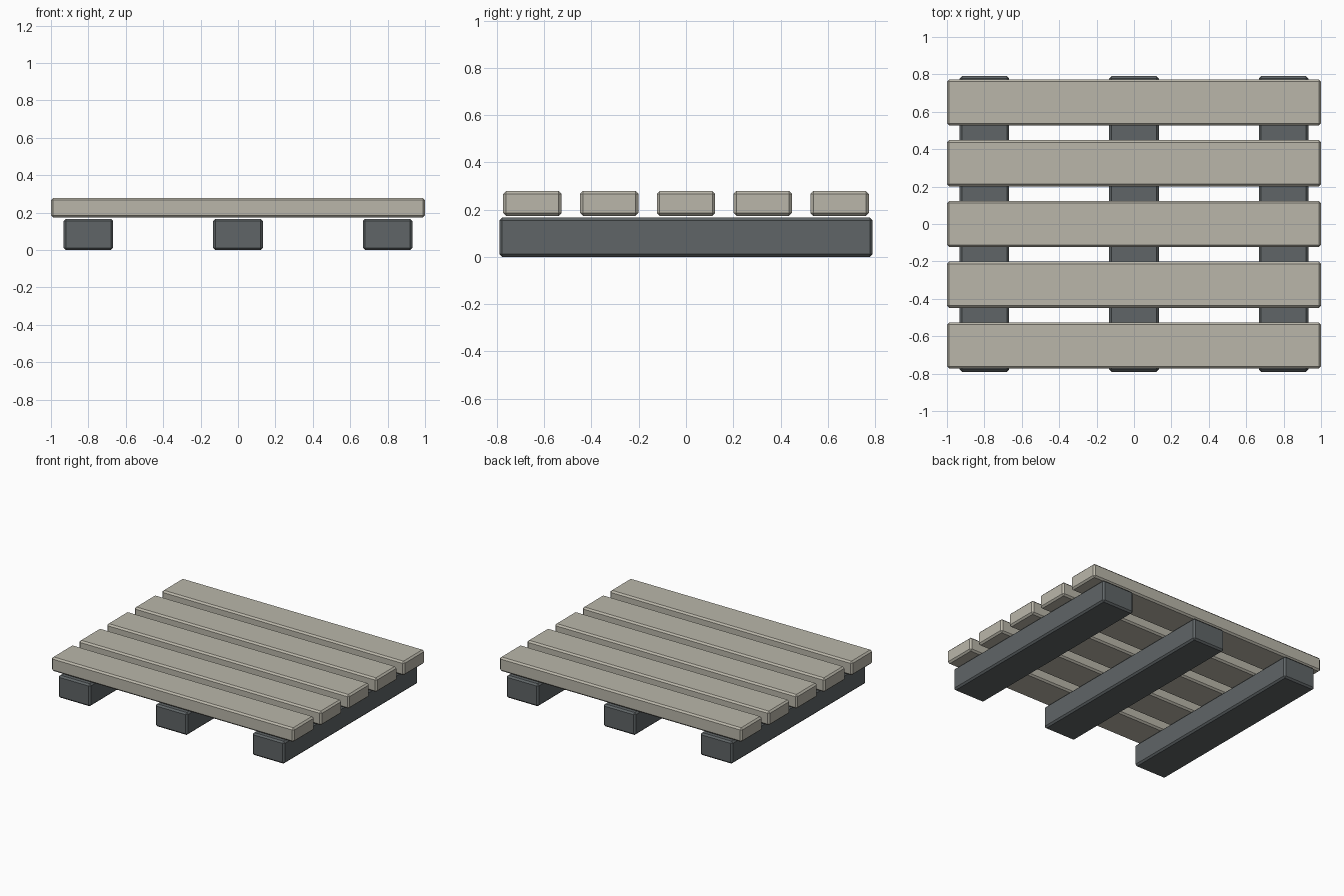
import bpy, bmesh
from mathutils import Vector

if "Cube" in bpy.data.objects:
    bpy.data.objects.remove(bpy.data.objects["Cube"])


def material(name, rgb):
    m = bpy.data.materials.new(name)
    m.diffuse_color = (*rgb, 1)
    m.use_nodes = True
    m.node_tree.nodes["Principled BSDF"].inputs["Base Color"].default_value = m.diffuse_color
    return m


def board(name, size, location, mat, chamfer=0.012):
    """Box with flat chamfered edges."""
    bm = bmesh.new()
    bmesh.ops.create_cube(bm, size=1)
    bmesh.ops.scale(bm, vec=Vector(size), verts=bm.verts)
    bmesh.ops.bevel(bm, geom=bm.edges[:], offset=chamfer, segments=1,
                    profile=0.5, affect='EDGES')
    mesh = bpy.data.meshes.new(name)
    bm.to_mesh(mesh)
    bm.free()
    mesh.materials.append(mat)
    obj = bpy.data.objects.new(name, mesh)
    obj.location = location
    bpy.context.collection.objects.link(obj)


pale_wood = material("pale_wood", (0.49, 0.47, 0.40))
dark_wood = material("dark_wood", (0.115, 0.13, 0.135))

# Three bearers running front to back
for i in range(3):
    board(f"bearer_{i + 1}", (0.265, 1.58, 0.167), ((i - 1) * 0.8, 0, 0.0835), dark_wood)

# Five deck slats laid across the bearers
for i in range(5):
    board(f"deck_slat_{i + 1}", (2.0, 0.247, 0.105), (0, (i - 2) * 0.325, 0.2265), pale_wood)
